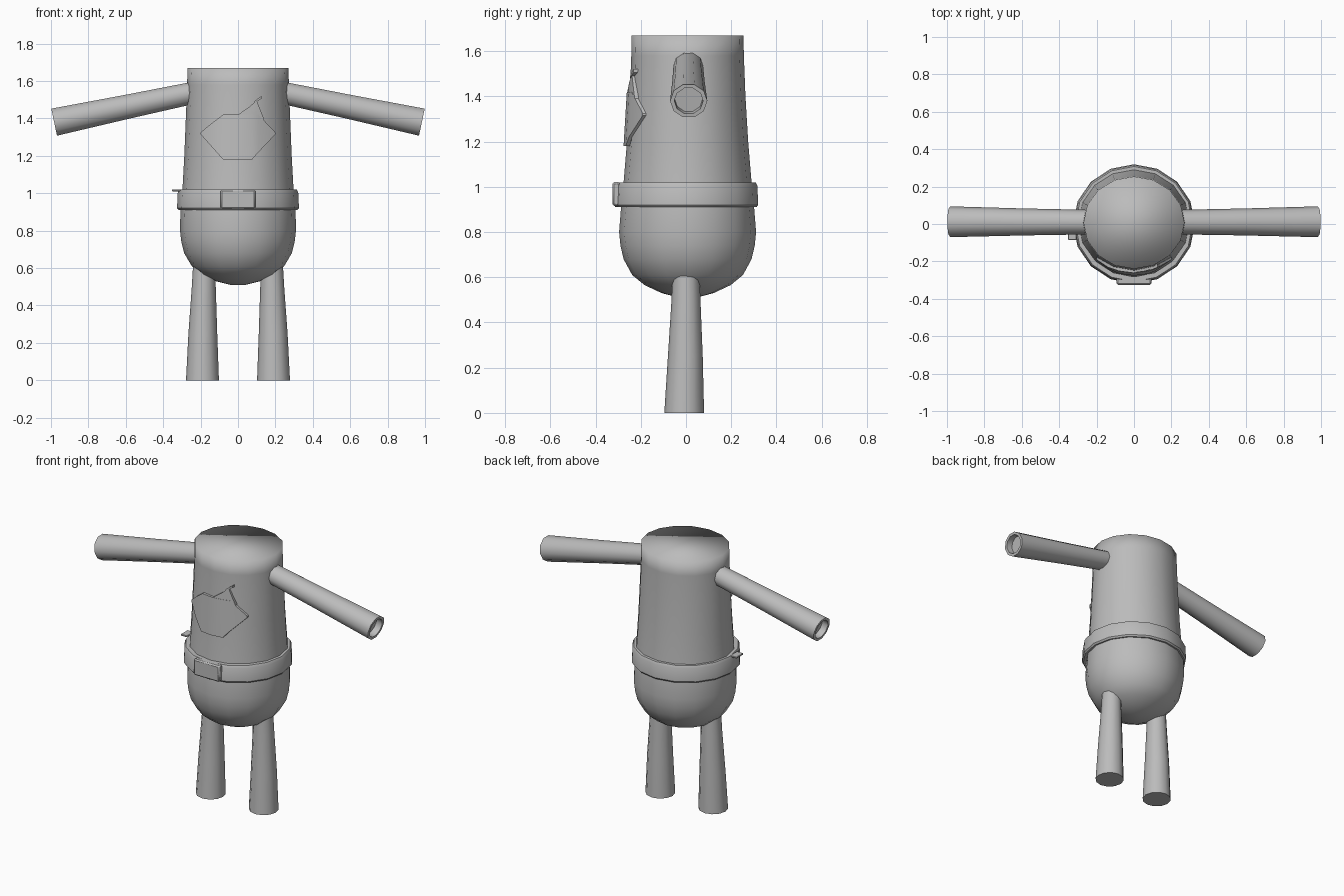
import bpy, bmesh, math
from mathutils import Vector

if "Cube" in bpy.data.objects:
    bpy.data.objects.remove(bpy.data.objects["Cube"])

grey = bpy.data.materials.new("plain grey")
grey.diffuse_color = (0.5, 0.5, 0.5, 1)
grey.use_nodes = True
grey.node_tree.nodes["Principled BSDF"].inputs["Base Color"].default_value = grey.diffuse_color


def finish(name, bm, angle=None):
    bmesh.ops.recalc_face_normals(bm, faces=bm.faces)
    me = bpy.data.meshes.new(name)
    bm.to_mesh(me)
    bm.free()
    me.materials.append(grey)
    ob = bpy.data.objects.new(name, me)
    bpy.context.collection.objects.link(ob)
    for p in me.polygons:
        p.use_smooth = True
    if angle is not None:
        bpy.ops.object.select_all(action='DESELECT')
        ob.select_set(True)
        bpy.context.view_layer.objects.active = ob
        bpy.ops.object.shade_smooth_by_angle(angle=math.radians(angle))
    return ob


def loft(name, rings, sides, caps=True, closed=False, angle=None):
    """Skin rings of (centre, u axis, v axis)."""
    bm = bmesh.new()
    loops = []
    for c, u, v in rings:
        c, u, v = Vector(c), Vector(u), Vector(v)
        loops.append([bm.verts.new(c + u * math.cos(t) + v * math.sin(t))
                      for t in (2 * math.pi * i / sides for i in range(sides))])
    pairs = list(zip(loops, loops[1:]))
    if closed:
        pairs.append((loops[-1], loops[0]))
    for a, b in pairs:
        for i in range(sides):
            j = (i + 1) % sides
            bm.faces.new((a[i], a[j], b[j], b[i]))
    if caps and not closed:
        bm.faces.new(loops[0])
        bm.faces.new(loops[-1])
    return finish(name, bm, angle)


def flat_ring(x, y, z, rx, ry):
    return ((x, y, z), (rx, 0, 0), (0, ry, 0))


# Body: tapered barrel with a rounded belly
profile = [(0.51, 0.04, 0.04), (0.53, 0.12, 0.115), (0.565, 0.195, 0.19),
           (0.61, 0.247, 0.245), (0.68, 0.288, 0.283), (0.74, 0.303, 0.297),
           (0.80, 0.31, 0.303), (0.90, 0.308, 0.295), (1.02, 0.297, 0.283),
           (1.20, 0.287, 0.268), (1.40, 0.279, 0.256), (1.58, 0.272, 0.249),
           (1.67, 0.27, 0.247)]
loft("body", [flat_ring(0, 0.007, z, rx, ry) for z, rx, ry in profile], 16)

# Belt: raised band with softened edges
band = [(0.91, 0.295), (0.91, 0.318), (0.92, 0.326), (1.005, 0.322),
        (1.02, 0.314), (1.02, 0.288)]
loft("belt", [flat_ring(0, 0, z, r, r * 0.98) for z, r in band], 16,
     closed=True, angle=40)

for side, label in ((-1, "left"), (1, "right")):
    # Arms: flared tubes with a rim and a shallow hollow at the end
    start, end = Vector((side * 0.2, 0.01, 1.545)), Vector((side * 0.983, 0.012, 1.38))
    d = (end - start).normalized()
    up = d.cross(Vector((0, 1, 0))).normalized()
    arm = []
    for p, r in ((start, 0.063), (start.lerp(end, 0.5), 0.07), (end, 0.08),
                 (end, 0.062), (end - d * 0.04, 0.06)):
        arm.append((p, Vector((0, r * 1.03, 0)), up * r * 0.97))
    loft(label + "_arm", arm, 10, angle=50)

    # Legs: widening towards the foot
    loft(label + "_leg",
         [flat_ring(side * x, y, z, r, r) for x, y, z, r in
          ((0.19, -0.008, 0, 0.088), (0.188, -0.003, 0.25, 0.077),
           (0.183, 0, 0.5, 0.064), (0.18, 0, 0.62, 0.06))], 12, angle=60)


def box(name, centre, size, bevel):
    bm = bmesh.new()
    bmesh.ops.create_cube(bm, size=1)
    for v in bm.verts:
        v.co = Vector(centre) + Vector(a * b for a, b in zip(v.co, size))
    bmesh.ops.bevel(bm, geom=bm.edges[:], offset=bevel, segments=1, affect='EDGES')
    return finish(name, bm, 40)


# Buckle and the small tab on the belt
box("buckle", (0, -0.308, 0.968), (0.185, 0.036, 0.105), 0.008)
box("belt_tab", (-0.33, -0.05, 1.015), (0.045, 0.07, 0.01), 0.002)


def front_y(x, z, lift):
    ry = 0.268 - (z - 1.2) * 0.06
    return 0.007 - ry * math.sqrt(1 - (x / 0.283) ** 2) - lift


def chest_plate(name, columns, lift, depth):
    """Curved plate built from (x, bottom z, top z) columns."""
    bm = bmesh.new()
    cols = []
    for x, lo, hi in columns:
        cols.append([[bm.verts.new((x, front_y(x, z, lift) + back, z)) for z in (lo, hi)]
                     for back in (0, depth)])
    for a, b in zip(cols, cols[1:]):
        for k in (0, 1):
            bm.faces.new((a[k][0], b[k][0], b[k][1], a[k][1]))
            bm.faces.new((a[0][k], b[0][k], b[1][k], a[1][k]))
    for c in (cols[0], cols[-1]):
        bm.faces.new((c[0][0], c[0][1], c[1][1], c[1][0]))
    bmesh.ops.remove_doubles(bm, verts=bm.verts, dist=0.0005)
    return finish(name, bm, 40)


# Six-sided chest patch and the pointed flap above it
chest_plate("chest_patch", [(-0.2, 1.315, 1.325), (-0.14, 1.248, 1.375),
                            (-0.08, 1.18, 1.42), (0, 1.18, 1.42), (0.075, 1.18, 1.42),
                            (0.11, 1.22, 1.42), (0.2, 1.315, 1.325)], 0.014, 0.03)
chest_plate("chest_flap", [(0, 1.415, 1.42), (0.06, 1.405, 1.462),
                           (0.1, 1.395, 1.495), (0.14, 1.39, 1.395)], 0.012, 0.02)
chest_plate("flap_tip", [(0.085, 1.48, 1.49), (0.125, 1.505, 1.52)], 0.016, 0.02)
